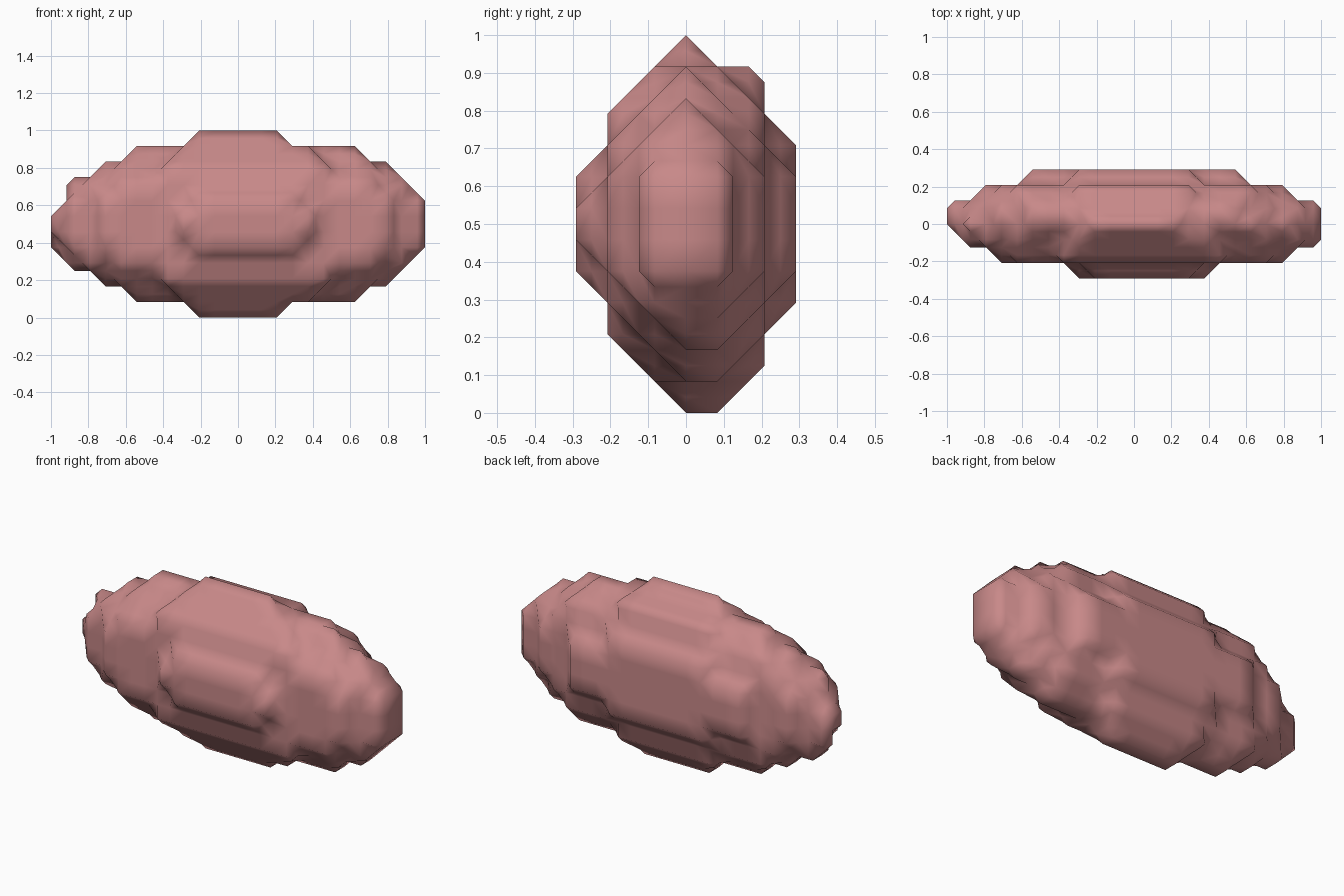
import bpy, bmesh, itertools
from mathutils.geometry import area_tri

if "Cube" in bpy.data.objects:
    bpy.data.objects.remove(bpy.data.objects["Cube"])

H = 1 / 12  # grid step

# Rounded cross-sections, one per depth layer: y index, x range, z range, squareness
LAYERS = {
    -3: (-0.292, 0.375, 0.375, 0.625, 3),
    -2: (-0.708, 0.792, 0.208, 0.792, 3),
    -1: (-0.875, 0.958, 0.125, 0.875, 2.5),
    0: (-0.948, 0.968, 0.042, 0.958, 2),
    1: (-0.948, 0.968, 0.042, 0.935, 2),
    2: (-0.792, 0.792, 0.125, 0.875, 2.4),
    3: (-0.542, 0.542, 0.292, 0.708, 2.8),
}


def position(i, j, k):
    return ((i + 0.5) * H, j * H, (k + 0.5) * H)


def inside(p):
    if p[1] not in LAYERS:
        return False
    x0, x1, z0, z1, power = LAYERS[p[1]]
    x, _, z = position(*p)
    u = abs(x - (x0 + x1) / 2) / ((x1 - x0) / 2 + 0.045)
    v = abs(z - (z0 + z1) / 2) / ((z1 - z0) / 2 + 0.018)
    return u ** power + v ** power <= 1


# The four corners around each of the six cell faces
def cell_faces():
    for axis in range(3):
        for side in (0, 1):
            ring = []
            for a, b in ((0, 0), (1, 0), (1, 1), (0, 1)):
                c = [a, b]
                c.insert(axis, side)
                ring.append(tuple(c))
            yield ring


FACES = list(cell_faces())
CORNERS = list(itertools.product((0, 1), repeat=3))
bm = bmesh.new()
verts = {}


def vertex(edge):
    if edge not in verts:
        a, b = (position(*p) for p in edge)
        verts[edge] = bm.verts.new([(s + t) / 2 for s, t in zip(a, b)])
    return verts[edge]


# Triangle fan without slivers
def fill(vs):
    fans = []
    for s in range(len(vs)):
        r = vs[s:] + vs[:s]
        fans.append([(r[0], r[n], r[n + 1]) for n in range(1, len(r) - 1)])
    best = max(fans, key=lambda f: round(min(area_tri(*(v.co for v in t)) for t in f), 7))
    for t in best:
        bm.faces.new(t)


# Wrap the sampled body: link edge midpoints into loops inside every cell
solid = {p for p in itertools.product(range(-14, 14), range(-5, 6), range(-2, 14)) if inside(p)}
for base in itertools.product(range(-14, 13), range(-5, 5), range(-2, 13)):
    def at(c):
        return tuple(s + t for s, t in zip(base, c))
    if sum(at(c) in solid for c in CORNERS) in (0, 8):
        continue
    links = {}
    for ring in FACES:
        pts = [at(c) for c in ring]
        edges = [tuple(sorted((pts[n], pts[(n + 1) % 4]))) for n in range(4)]
        cut = [n for n in range(4) if (edges[n][0] in solid) != (edges[n][1] in solid)]
        if len(cut) == 2:
            pairs = [cut]
        elif len(cut) == 4:
            pairs = [(n - 1, n) for n in range(4) if pts[n] in solid]
        else:
            pairs = []
        for a, b in pairs:
            links.setdefault(edges[a], []).append(edges[b])
            links.setdefault(edges[b], []).append(edges[a])
    while links:
        loop, cur = [], next(iter(links))
        while cur in links:
            loop.append(cur)
            nxt = links.pop(cur)
            cur = nxt[0] if nxt[0] in links else nxt[1]
        fill([vertex(e) for e in loop])

bmesh.ops.recalc_face_normals(bm, faces=bm.faces)
for f in bm.faces:
    f.smooth = True

# Stepped smooth body
mesh = bpy.data.meshes.new("stepped_ellipsoid")
bm.to_mesh(mesh)
bm.free()
body = bpy.data.objects.new("stepped_ellipsoid", mesh)
bpy.context.collection.objects.link(body)
mat = bpy.data.materials.new("dusty_pink")
mat.diffuse_color = (0.58, 0.25, 0.25, 1)
mat.use_nodes = True
mat.node_tree.nodes["Principled BSDF"].inputs["Base Color"].default_value = mat.diffuse_color
mesh.materials.append(mat)
